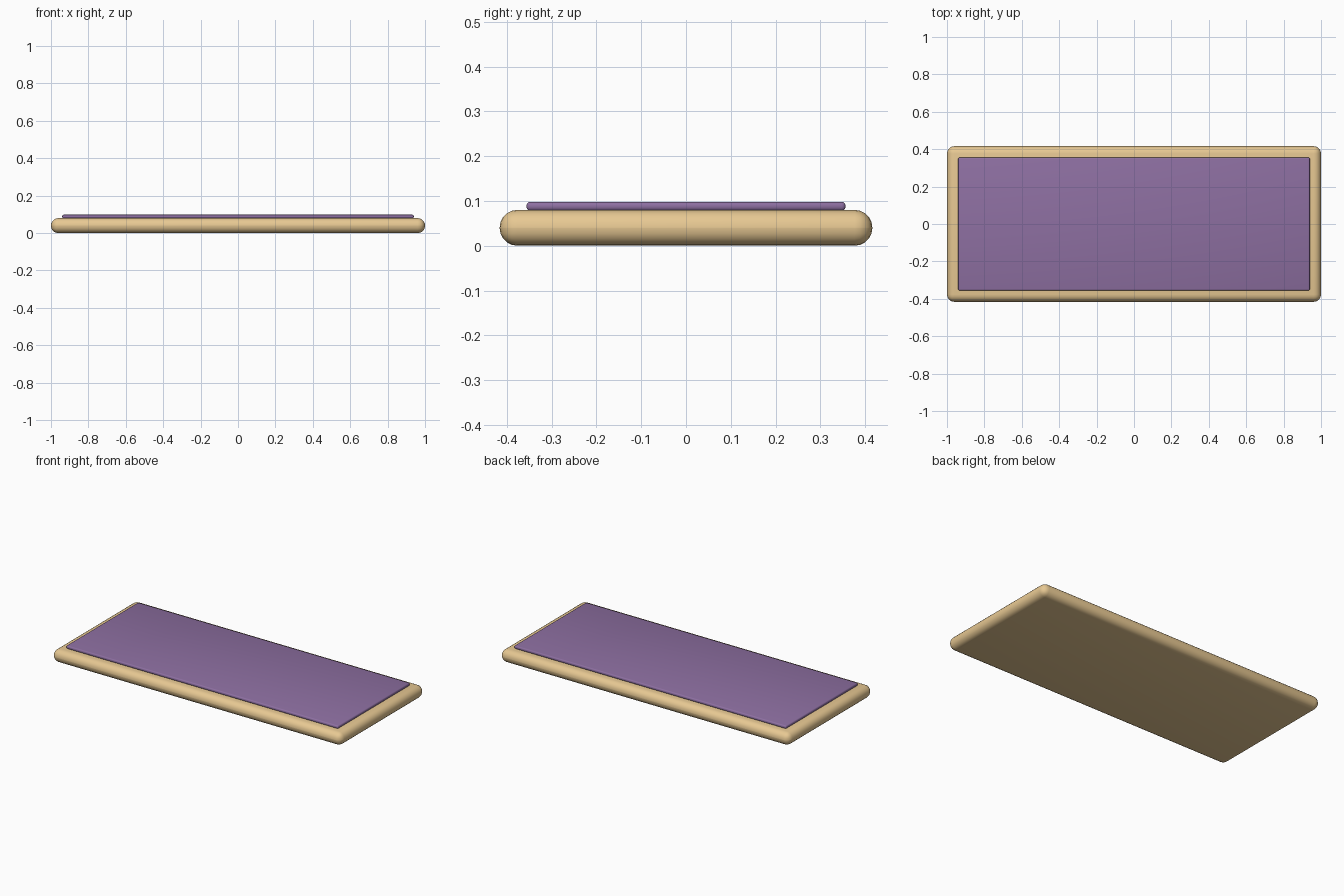
import bpy

if "Cube" in bpy.data.objects:
    bpy.data.objects.remove(bpy.data.objects["Cube"])


def material(name, color):
    mat = bpy.data.materials.new(name)
    mat.diffuse_color = color
    mat.use_nodes = True
    mat.node_tree.nodes["Principled BSDF"].inputs["Base Color"].default_value = mat.diffuse_color
    return mat


def rounded_slab(name, size, z_bottom, radius, segments, mat):
    bpy.ops.mesh.primitive_cube_add(size=1, location=(0, 0, z_bottom + size[2] / 2))
    slab = bpy.context.object
    slab.name = name
    slab.scale = size
    bpy.ops.object.transform_apply(location=False, rotation=False, scale=True)
    bevel = slab.modifiers.new("rounded_edges", 'BEVEL')
    bevel.width = radius
    bevel.segments = segments
    bpy.ops.object.modifier_apply(modifier=bevel.name)
    bpy.ops.object.shade_smooth_by_angle()
    slab.data.materials.append(mat)
    return slab


wood = material("golden_wood", (0.80, 0.58, 0.29, 1))
purple = material("purple_cloth", (0.27, 0.16, 0.36, 1))

# Wooden board with fully rounded edges
rounded_slab("board", (2.0, 0.832, 0.08), 0.0, 0.0395, 5, wood)

# Thin pad lying on the board
rounded_slab("pad", (1.88, 0.712, 0.02), 0.078, 0.008, 3, purple)
